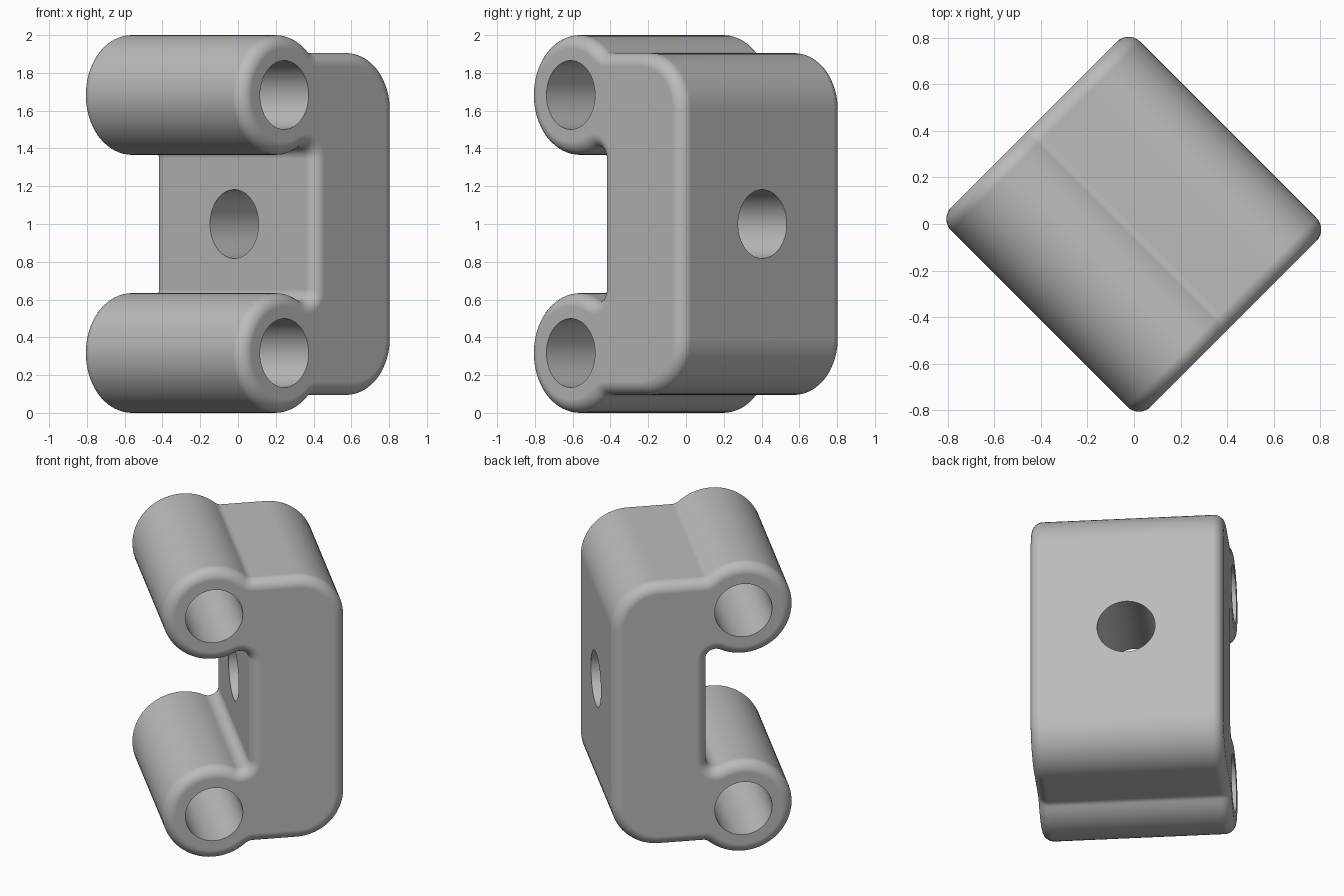
import bpy, bmesh
from math import atan2, cos, sin, pi, sqrt, radians

if "Cube" in bpy.data.objects:
    bpy.data.objects.remove(bpy.data.objects["Cube"])

grey = bpy.data.materials.new("plain_grey")
grey.use_nodes = True
colour = (0.5, 0.5, 0.5, 1)
grey.diffuse_color = colour
grey.node_tree.nodes["Principled BSDF"].inputs["Base Color"].default_value = colour

# Main dimensions
half_width, edge_round = 0.605, 0.07
front, back, top = -0.028, 0.572, 1.905
barrel_x, barrel_z, barrel_r = -0.258, 1.683, 0.317
corner_r, fillet_r, hole_r = 0.3, 0.06, 0.182


def arc(cx, cz, r, start, end, steps):
    angles = [start + (end - start) * i / steps for i in range(steps + 1)]
    return [(cx + r * cos(a), cz + r * sin(a)) for a in angles]


def outline(inset):
    """Side profile moved inwards by inset: upper half, then its mirror image."""
    reach = barrel_r + fillet_r
    # Fillet under the barrel, and fillet between the barrel and the top
    ax = front - fillet_r
    az = barrel_z - sqrt(reach ** 2 - (ax - barrel_x) ** 2)
    bz = top + fillet_r
    bx = barrel_x + sqrt(reach ** 2 - (bz - barrel_z) ** 2)
    a = atan2(az - barrel_z, ax - barrel_x)
    b = atan2(bz - barrel_z, bx - barrel_x)
    upper = arc(ax, az, fillet_r + inset, 0, a + pi, 10)
    upper += arc(barrel_x, barrel_z, barrel_r - inset, a, b - 2 * pi, 48)[1:]
    upper += arc(bx, bz, fillet_r + inset, b + pi, 1.5 * pi, 8)[1:]
    upper += arc(back - corner_r, top - corner_r, corner_r - inset, pi / 2, 0, 16)
    return upper + [(x, 2 - z) for x, z in reversed(upper)]


# Bracket body: profile swept across the width with rounded rims
steps = 8
rim = [(edge_round * (1 - cos(t)), half_width - edge_round * (1 - sin(t)))
       for t in (i * pi / 2 / steps for i in range(steps + 1))]
sections = [(d, -y) for d, y in reversed(rim)] + rim
bm = bmesh.new()
loops = [[bm.verts.new((x, y, z)) for x, z in outline(d)] for d, y in sections]
for lo, hi in zip(loops, loops[1:]):
    for i in range(len(lo)):
        j = (i + 1) % len(lo)
        bm.faces.new((lo[i], lo[j], hi[j], hi[i]))
bm.faces.new(loops[0])
bm.faces.new(loops[-1])
bmesh.ops.recalc_face_normals(bm, faces=bm.faces)
mesh = bpy.data.meshes.new("hinge_bracket")
bm.to_mesh(mesh)
bm.free()
mesh.materials.append(grey)
bracket = bpy.data.objects.new("hinge_bracket", mesh)
bpy.context.collection.objects.link(bracket)


# Through holes: two along the barrels, one across the plate
def drill(location, rotation):
    bpy.ops.mesh.primitive_cylinder_add(vertices=64, radius=hole_r, depth=3,
                                        location=location, rotation=rotation)
    cutter = bpy.context.object
    cutter.name = "hole_cutter"
    cutter.hide_render = True
    cutter.data.materials.append(grey)
    cut = bracket.modifiers.new("hole", "BOOLEAN")
    cut.operation, cut.solver, cut.object = "DIFFERENCE", "EXACT", cutter
    bpy.context.view_layer.objects.active = bracket
    bpy.ops.object.modifier_apply(modifier=cut.name)
    bpy.data.objects.remove(cutter)


for z in (barrel_z, 2 - barrel_z):
    drill((barrel_x, 0, z), (pi / 2, 0, 0))
drill((0, 0, 1), (0, pi / 2, 0))

# Turn the bracket and shade it
bracket.rotation_euler.z = pi / 4
bpy.ops.object.select_all(action="DESELECT")
bracket.select_set(True)
bpy.context.view_layer.objects.active = bracket
bpy.ops.object.shade_smooth_by_angle(angle=radians(35))
weighted = bracket.modifiers.new("even_shading", "WEIGHTED_NORMAL")
weighted.keep_sharp = True
